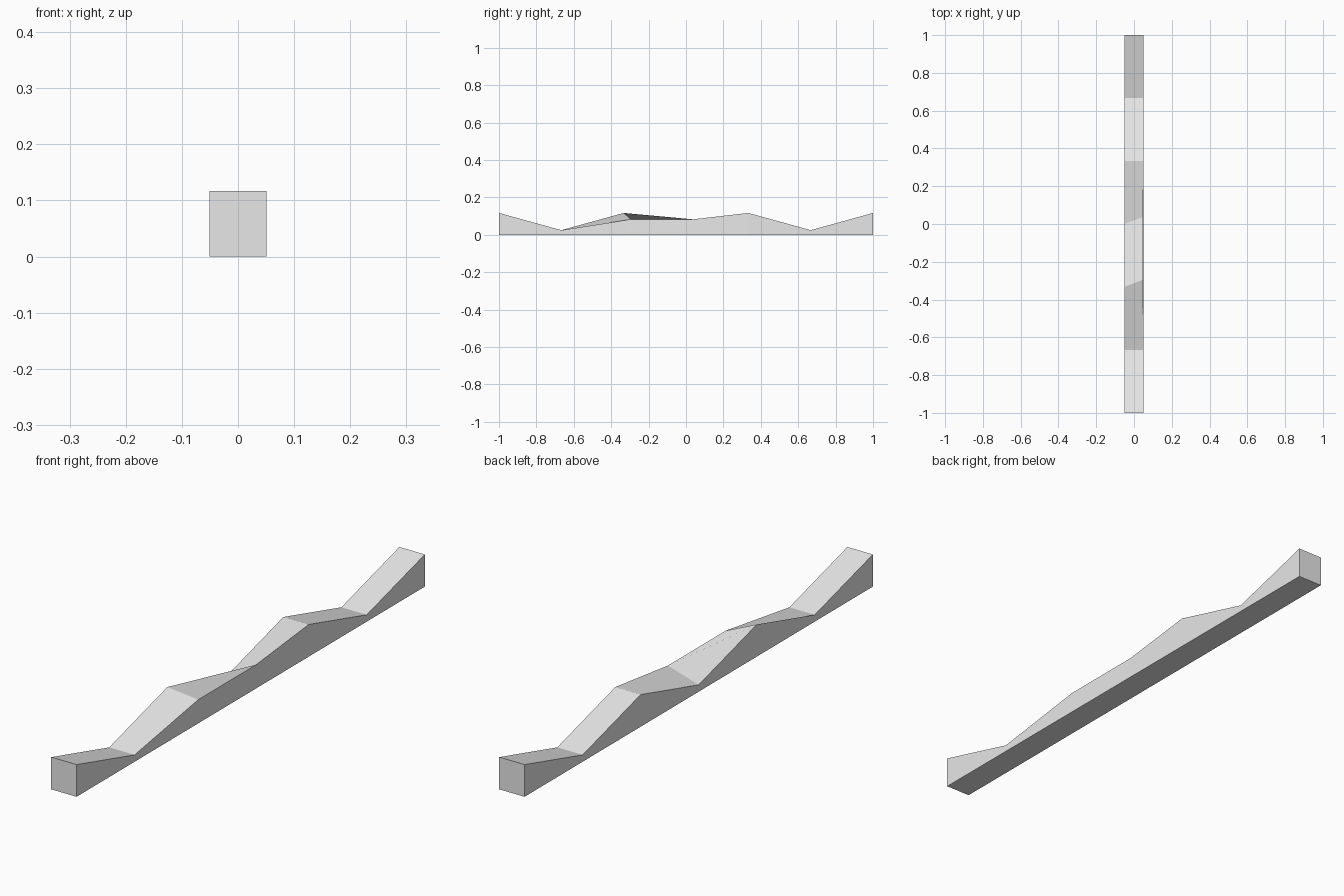
import bpy, bmesh

if "Cube" in bpy.data.objects:
    bpy.data.objects.remove(bpy.data.objects["Cube"], do_unlink=True)

# Plain light grey
GREY = (0.8, 0.8, 0.8, 1.0)
mat = bpy.data.materials.new("light_grey")
mat.use_nodes = True
mat.diffuse_color = GREY
mat.node_tree.nodes["Principled BSDF"].inputs["Base Color"].default_value = GREY

HALF, HIGH, LOW = 0.051, 0.117, 0.025
STATIONS = 7

# Regular zigzag crest as (x, y, z); the left edge has two worn corners
right_top = [(-HALF, -1 + i / 3, LOW if i % 2 else HIGH) for i in range(STATIONS)]
left_top = [(HALF, y, z) for _, y, z in right_top]
left_top[2] = (0.047, -0.295, 0.083)
left_top[3] = (0.047, 0.037, 0.083)

bm = bmesh.new()


def rail(points):
    return [bm.verts.new(p) for p in points]


top_r, top_l = rail(right_top), rail(left_top)
base_r = rail([(-HALF, p[1], 0) for p in right_top])
base_l = rail([(HALF, p[1], 0) for p in right_top])

# Crest, sides and underside, one segment at a time
for i in range(STATIONS - 1):
    for a, b in ((top_r, top_l), (top_l, base_l), (base_l, base_r), (base_r, top_r)):
        bm.faces.new((a[i], b[i], b[i + 1], a[i + 1]))

# End caps
bm.faces.new((top_r[0], base_r[0], base_l[0], top_l[0]))
bm.faces.new((top_l[-1], base_l[-1], base_r[-1], top_r[-1]))

mesh = bpy.data.meshes.new("zigzag_beam")
bm.to_mesh(mesh)
bm.free()
mesh.materials.append(mat)
beam = bpy.data.objects.new("zigzag_beam", mesh)
bpy.context.collection.objects.link(beam)
